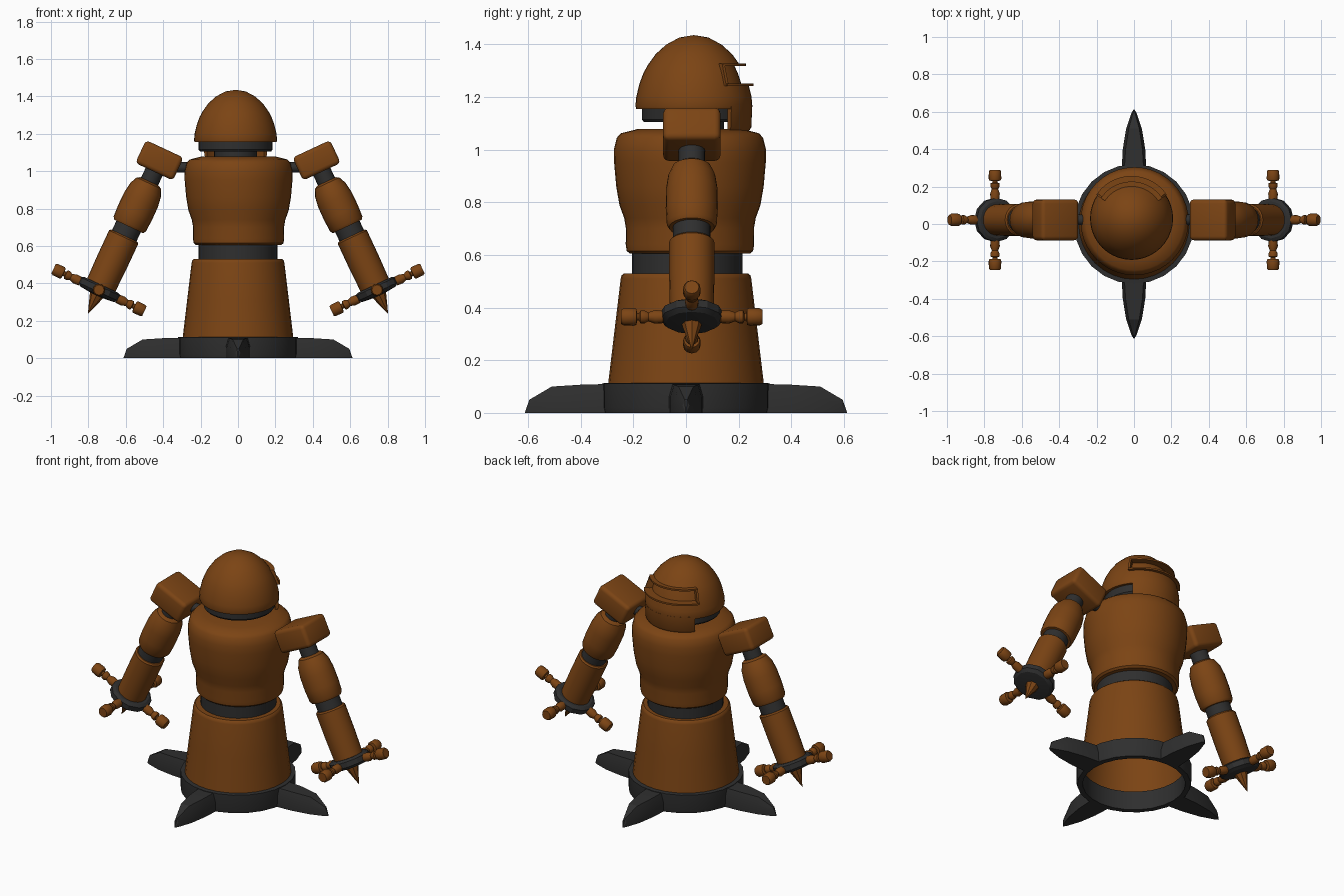
import bpy, bmesh
from math import radians, sin, cos, pi
from mathutils import Matrix, Vector

if "Cube" in bpy.data.objects:
    bpy.data.objects.remove(bpy.data.objects["Cube"])

T, R = Matrix.Translation, Matrix.Rotation


def material(name, rgb):
    m = bpy.data.materials.new(name)
    m.diffuse_color = (*rgb, 1)
    m.use_nodes = True
    m.node_tree.nodes["Principled BSDF"].inputs["Base Color"].default_value = m.diffuse_color
    return m


BROWN = material("brown_paint", (0.20, 0.058, 0.007))
DARK = material("dark_metal", (0.028, 0.028, 0.028))


def finish(name, bm, mat, matrix=Matrix(), sharp=35):
    bmesh.ops.remove_doubles(bm, verts=bm.verts, dist=1e-5)
    bmesh.ops.recalc_face_normals(bm, faces=bm.faces)
    for f in bm.faces:
        f.smooth = True
    for e in bm.edges:
        if len(e.link_faces) == 2 and e.calc_face_angle(0) > radians(sharp):
            e.smooth = False
    me = bpy.data.meshes.new(name)
    bm.to_mesh(me)
    bm.free()
    me.materials.append(mat)
    me.transform(matrix)
    ob = bpy.data.objects.new(name, me)
    bpy.context.collection.objects.link(ob)
    return ob


def revolve(profile, segs=32, half=None, closed=False):
    """Spin an (r, z) profile about z; half limits it to an arc centred on +y."""
    bm = bmesh.new()
    steps = segs if half is None else segs + 1
    rings = []
    for i in range(steps):
        a = 2 * pi * i / segs if half is None else radians(half) * (2 * i / segs - 1)
        rings.append([bm.verts.new((r * sin(a), r * cos(a), z)) for r, z in profile])
    n = len(profile)
    for i in range(segs):
        a, b = rings[i], rings[(i + 1) % steps]
        for j in range(n if closed else n - 1):
            k = (j + 1) % n
            bm.faces.new((a[j], a[k], b[k], b[j]))
    if half is not None:
        bm.faces.new(rings[0])
        bm.faces.new(rings[-1])
    return bm


def lathe(name, profile, mat, matrix=Matrix(), segs=32, **kw):
    return finish(name, revolve(profile, segs, **kw), mat, matrix)


def tube(r, z0, z1):
    return [(0, z0), (r, z0), (r, z1), (0, z1)]


# base ring, open underneath
lathe("base_ring", [(0.285, 0), (0.315, 0), (0.32, 0.02), (0.32, 0.112), (0.285, 0.115)],
      DARK, segs=24, closed=True)

# four clawed feet, lofted from trapezoid stations
for k in range(4):
    bm = bmesh.new()
    prev = None
    for x, wb, wt, h in [(0.29, 0.066, 0.052, 0.11), (0.40, 0.06, 0.045, 0.107),
                         (0.51, 0.042, 0.028, 0.10), (0.595, 0.013, 0.005, 0.05),
                         (0.612, 0.002, 0.001, 0.002)]:
        ring = [bm.verts.new(p) for p in ((x, -wb, 0), (x, wb, 0), (x, wb, h * 0.55),
                                          (x, wt, h), (x, -wt, h), (x, -wb, h * 0.55))]
        if prev:
            for j in range(6):
                bm.faces.new((prev[j], prev[j - 1], ring[j - 1], ring[j]))
        else:
            bm.faces.new(ring)
        prev = ring
    bm.faces.new(prev)
    finish("foot", bm, DARK, R(k * pi / 2, 4, 'Z'), sharp=18)

# body
lathe("skirt", [(0.297, 0.10), (0.272, 0.31), (0.248, 0.51), (0.245, 0.522), (0.236, 0.53),
                (0.0, 0.53)], BROWN)
lathe("waist", tube(0.21, 0.50, 0.63), DARK, T((0, 0.005, 0)))
lathe("torso", [(0, 0.605), (0.228, 0.605), (0.24, 0.615), (0.244, 0.64), (0.243, 0.70),
                (0.25, 0.74), (0.268, 0.79), (0.28, 0.86), (0.288, 0.95), (0.289, 1.0),
                (0.278, 1.045), (0.262, 1.062), (0.20, 1.078), (0, 1.08)],
      BROWN, T((0.003, 0.015, 0)), 40)

# neck and head
HEAD = T((-0.013, 0.03, 0))
lathe("neck", tube(0.115, 1.06, 1.13), DARK, HEAD)
lathe("collar", [(0, 1.105), (0.19, 1.105), (0.198, 1.115), (0.198, 1.16), (0, 1.16)], DARK, HEAD)
bm = revolve([(0.2, 1.158), (0.219, 1.155), (0.222, 1.165), (0.219, 1.2), (0.207, 1.25),
              (0.192, 1.29), (0.176, 1.32), (0.145, 1.363), (0.105, 1.399), (0.055, 1.426),
              (0, 1.435)], 40)
slit = []
for f in bm.faces:
    c = f.calc_center_median()
    if 1.25 < c.z < 1.32 and c.y > 0 and abs(Vector((c.y, c.x)).angle_signed(Vector((1, 0)))) < radians(54):
        slit.append(f)
out = bmesh.ops.extrude_face_region(bm, geom=slit)["geom"]
bmesh.ops.scale(bm, vec=(0.87, 0.87, 1), verts=[v for v in out if isinstance(v, bmesh.types.BMVert)])
bmesh.ops.delete(bm, geom=[f for f in slit if f.is_valid], context='FACES')
finish("helmet", bm, BROWN, HEAD)
lathe("chin_guard", [(0.2, 1.075), (0.21, 1.072), (0.218, 1.085), (0.222, 1.17), (0.2, 1.17)],
      BROWN, HEAD, 20, half=50, closed=True)
for name, r, z in (("visor_brow", 0.17, 1.322), ("visor_sill", 0.20, 1.246)):
    w = 0.027
    lathe(name, [(r, z - 0.005), (r + w, z - 0.005), (r + w, z + 0.005), (r, z + 0.005)],
          BROWN, HEAD, 24, half=56, closed=True)
for s in (-1, 1):
    lathe("visor_side", [(0.195, 1.243), (0.223, 1.243), (0.195, 1.325), (0.165, 1.325)], BROWN,
          HEAD @ R(s * radians(55), 4, 'Z'), 2, half=1.6, closed=True)

# arms: local -z runs down the arm from the shoulder centre
for side in (-1, 1):
    arm = T((side * 0.42, 0.022, 1.058)) @ R(-side * radians(25), 4, 'Y')
    lathe("shoulder_joint", tube(0.028, 0.25, 0.36), DARK,
          T((0, 0.022, 1.02)) @ R(side * pi / 2, 4, 'Y'), 16)
    bm = bmesh.new()
    bmesh.ops.create_cube(bm, size=1, matrix=Matrix.Diagonal((0.222, 0.218, 0.135, 1)))
    bmesh.ops.bevel(bm, geom=bm.edges[:], offset=0.022, segments=3, profile=0.5, affect='EDGES')
    finish("shoulder", bm, BROWN, arm)
    lathe("upper_joint", tube(0.05, -0.15, -0.05), DARK, arm, 20)
    lathe("upper_arm", [(0, -0.125), (0.055, -0.125), (0.072, -0.135), (0.09, -0.175),
                        (0.098, -0.23), (0.099, -0.31), (0.095, -0.375), (0.086, -0.39),
                        (0, -0.39)], BROWN, arm, 24)
    lathe("elbow", tube(0.072, -0.46, -0.38), DARK, arm, 20)
    lathe("forearm", [(0, -0.445), (0.078, -0.445), (0.086, -0.453), (0.086, -0.60),
                      (0.083, -0.74), (0, -0.74)], BROWN, arm, 24)
    # palm, spike and four fingers
    bm = revolve([(0, -0.735), (0.10, -0.735), (0.118, -0.745), (0.118, -0.775),
                  (0.10, -0.79), (0, -0.80)], 12)
    finish("palm", bm, DARK, arm, sharp=20)
    lathe("palm_spike", [(0.042, -0.78), (0.034, -0.81), (0, -0.905)], BROWN, arm, 8)
    for k in range(4):
        m = arm @ T((0, 0, -0.765)) @ R(k * pi / 2, 4, 'Z') @ R(pi / 2, 4, 'Y')
        lathe("finger", [(0, 0.10), (0.024, 0.11), (0.026, 0.14), (0.017, 0.165), (0.025, 0.18),
                         (0.025, 0.195), (0.014, 0.2), (0.014, 0.208), (0.03, 0.21),
                         (0.034, 0.22), (0.033, 0.258), (0.027, 0.268), (0, 0.268)],
              BROWN, m, 12)
